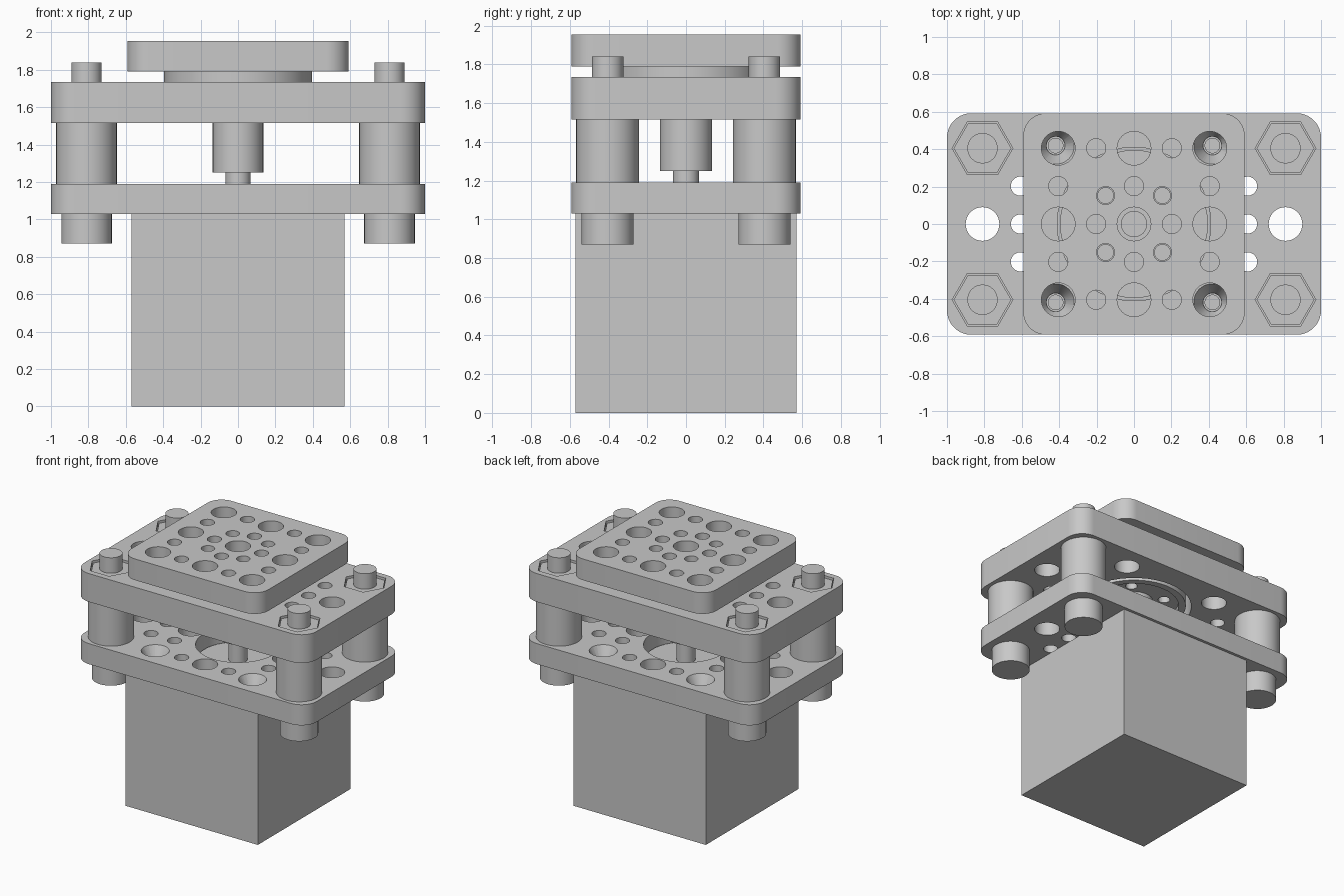
import bpy, bmesh, math
from mathutils import Matrix

default = bpy.data.objects.get("Cube")
if default:
    bpy.data.objects.remove(default, do_unlink=True)

grey = bpy.data.materials.new("plain grey")
grey.use_nodes = True
grey.diffuse_color = (0.58, 0.58, 0.58, 1)
grey.node_tree.nodes["Principled BSDF"].inputs["Base Color"].default_value = (0.58, 0.58, 0.58, 1)

PITCH = 0.405          # main hole spacing
HALF = PITCH / 2
BIG, SMALL = 0.09, 0.051
POST_X = 2 * PITCH
SCREW = 0.419          # motor screw spacing
PM = (-1, 1)


def finish(bm, name):
    mesh = bpy.data.meshes.new(name)
    bm.to_mesh(mesh)
    bm.free()
    obj = bpy.data.objects.new(name, mesh)
    bpy.context.collection.objects.link(obj)
    mesh.materials.append(grey)
    return obj


def add_cone(bm, x, y, z0, z1, r0, r1=None, sides=40):
    r1 = r0 if r1 is None else r1
    bmesh.ops.create_cone(bm, cap_ends=True, segments=sides, radius1=r0, radius2=r1,
                          depth=z1 - z0, matrix=Matrix.Translation((x, y, (z0 + z1) / 2))
                          @ Matrix.Rotation(math.pi / 2 if sides == 6 else 0, 4, 'Z'))


def activate(obj):
    bpy.ops.object.select_all(action='DESELECT')
    obj.select_set(True)
    bpy.context.view_layer.objects.active = obj


def smooth(obj):
    activate(obj)
    bpy.ops.object.shade_smooth_by_angle(angle=math.radians(35))


def solid(name, z0, z1, r, x=0, y=0, sides=48):
    bm = bmesh.new()
    add_cone(bm, x, y, z0, z1, r, sides=sides)
    obj = finish(bm, name)
    smooth(obj)
    return obj


def block(name, sx, sy, z0, z1, corner=0):
    bm = bmesh.new()
    bmesh.ops.create_cube(bm, size=1, matrix=Matrix.Translation((0, 0, (z0 + z1) / 2))
                          @ Matrix.Diagonal((sx, sy, z1 - z0, 1)))
    if corner:
        upright = [e for e in bm.edges
                   if abs((e.verts[0].co - e.verts[1].co).normalized().z) > 0.9]
        bmesh.ops.bevel(bm, geom=upright, offset=corner, segments=10,
                        affect='EDGES', profile=0.5)
    return finish(bm, name)


def cut(obj, cones):
    """Subtract a list of separate cones from an object, then discard the cutter."""
    bm = bmesh.new()
    for c in cones:
        add_cone(bm, *c)
    cutter = finish(bm, "cutter")
    cutter.hide_render = True
    mod = obj.modifiers.new("holes", 'BOOLEAN')
    mod.operation, mod.solver, mod.object = 'DIFFERENCE', 'EXACT', cutter
    activate(obj)
    bpy.ops.object.modifier_apply(modifier=mod.name)
    bpy.data.objects.remove(cutter, do_unlink=True)
    smooth(obj)


def drill(points, r, z0, z1):
    return [(x, y, z0 - 0.05, z1 + 0.05, r) for x, y in points]


def square(d):
    return [(a * d, b * d) for a in PM for b in PM]


# Hole patterns
corners = square(PITCH)
edge_mids = [(a * PITCH, 0) for a in PM] + [(0, a * PITCH) for a in PM]
outer_small = ([(a * PITCH, b * HALF) for a in PM for b in PM]
               + [(a * HALF, b * PITCH) for a in PM for b in PM])
inner_small = [(a * HALF, 0) for a in PM] + [(0, a * HALF) for a in PM]
side_small = [(a * 1.5 * PITCH, b * HALF) for a in PM for b in (-1, 0, 1)]
side_big = [(a * POST_X, 0) for a in PM]
hub_screws = square(0.152)
motor_screws = square(SCREW)
posts = [(a * POST_X, b * PITCH) for a in PM for b in PM]

# Motor with threaded holes, pilot boss and shaft
motor = block("motor_body", 1.14, 1.14, 0, 1.03)
cut(motor, [(x, y, 0.93, 1.1, 0.039) for x, y in motor_screws])
solid("motor_boss", 1.02, 1.075, 0.29)
solid("motor_shaft", 1.07, 1.3, 0.067)

# Lower plate with countersunk motor screw holes
lo, hi = 1.03, 1.19
lower = block("lower_plate", 2, 1.184, lo, hi, 0.13)
holes = drill([(0, 0)], 0.3, lo, hi)
holes += drill(side_big + edge_mids, BIG, lo, hi)
holes += drill(side_small + outer_small, SMALL, lo, hi)
holes += drill(motor_screws, 0.048, lo, hi)
cut(lower, holes)
cut(lower, [(x, y, lo + 0.06, hi + 0.001, 0.05, 0.1) for x, y in motor_screws])

# Upper plate with bearing bore and hexagonal nut pockets
lo, hi = 1.515, 1.735
upper = block("upper_plate", 2, 1.184, lo, hi, 0.13)
holes = drill([(0, 0)], 0.41, lo, hi)
holes += drill(side_big + corners, BIG, lo, hi)
holes += drill(side_small, SMALL, lo, hi)
holes += [(x, y, hi - 0.1, hi + 0.05, 0.162, 0.162, 6) for x, y in posts]
cut(upper, holes)

# Rotating hub inside the bearing bore
hub = solid("bearing_hub", 1.52, 1.70, 0.37)
cut(hub, [(0, 0, 1.4, 1.56, 0.32)])
cut(hub, drill(hub_screws, 0.042, 1.52, 1.70))
flange = solid("bearing_flange", 1.69, 1.79, 0.395)
cut(flange, drill(hub_screws, 0.042, 1.69, 1.79) + drill([(0, 0)], BIG, 1.69, 1.79))
solid("shaft_coupler", 1.25, 1.60, 0.135)
solid("coupler_shaft", 1.58, 1.78, 0.07)

# Turntable plate
lo, hi = 1.79, 1.955
table = block("turntable_plate", 1.184, 1.184, lo, hi, 0.12)
holes = drill(corners + edge_mids + [(0, 0)], BIG, lo, hi)
holes += drill(outer_small + inner_small, SMALL, lo, hi)
holes += drill(hub_screws, 0.048, lo, hi)
cut(table, holes)

# Corner posts: spacer, bolt and nut
for x, y in posts:
    side = ("left" if x > 0 else "right") + ("_front" if y < 0 else "_back")
    solid("spacer_" + side, 1.19, 1.515, 0.162, x, y)
    solid("bolt_head_" + side, 0.87, 1.03, 0.135, x, y)
    solid("bolt_shank_" + side, 1.02, 1.84, 0.081, x, y)
    solid("nut_" + side, 1.63, 1.72, 0.154, x, y, sides=6)
